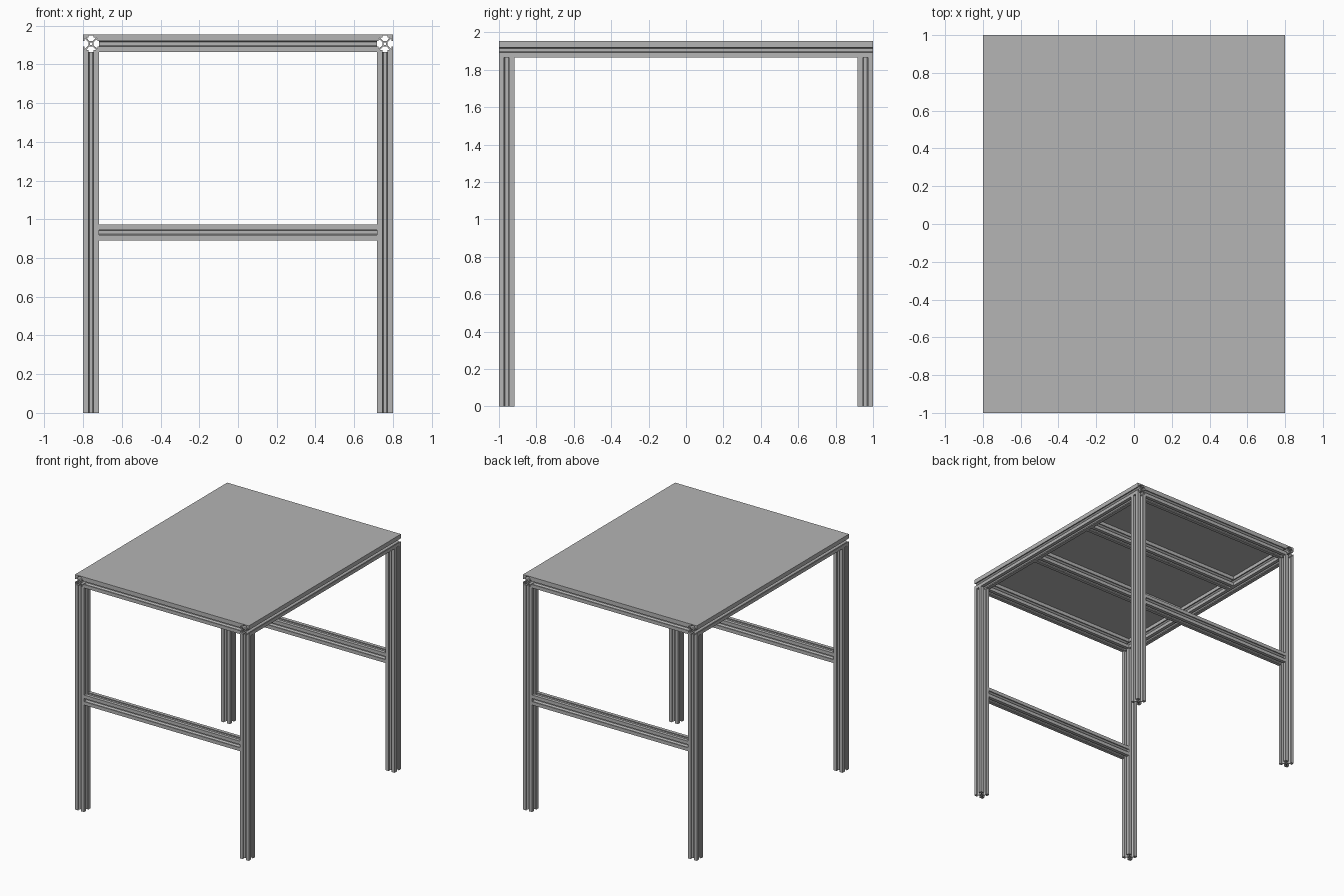
import bpy, bmesh
from math import pi, sin, cos
from mathutils import Matrix, Vector

if "Cube" in bpy.data.objects:
    bpy.data.objects.remove(bpy.data.objects["Cube"], do_unlink=True)

# Overall sizes
HALF_X, HALF_Y = 0.8, 1.0
BEAM = 0.083
LEG_TOP = 1.865
FRAME_TOP = LEG_TOP + BEAM
TABLE_TOP = 1.955
LEG_X, LEG_Y = HALF_X - BEAM / 2, HALF_Y - BEAM / 2
FRAME_Z = LEG_TOP + BEAM / 2
CROSS_LENGTH = 2 * (HALF_X - BEAM)

# One grey for the whole table
grey = bpy.data.materials.new("aluminium grey")
grey.use_nodes = True
colour = (0.46, 0.46, 0.46, 1)
grey.diffuse_color = colour
grey.node_tree.nodes["Principled BSDF"].inputs["Base Color"].default_value = colour


def add_object(name, bm):
    mesh = bpy.data.meshes.new(name)
    bm.to_mesh(mesh)
    bm.free()
    mesh.materials.append(grey)
    obj = bpy.data.objects.new(name, mesh)
    bpy.context.collection.objects.link(obj)
    return obj


def slotted_outline():
    """Square section with one T-slot in each side, in units of its width."""
    mouth, lip, cavity, depth, floor = 0.16, 0.1, 0.32, 0.34, 0.1
    side = [(0.5, -0.5), (0.5, -mouth), (0.5 - lip, -mouth), (0.5 - lip, -cavity),
            (0.5 - depth, -floor), (0.5 - depth, floor),
            (0.5 - lip, cavity), (0.5 - lip, mouth), (0.5, mouth)]
    return [Matrix.Rotation(turn * pi / 2, 2) @ Vector(p) for turn in range(4) for p in side]


def beam(name, axis, length, centre):
    """Extruded slotted beam with a round bore, along the given axis."""
    bm = bmesh.new()
    bore = [Vector((cos(i * pi / 8), sin(i * pi / 8))) * 0.085 for i in range(16)]
    for loop in (slotted_outline(), bore):
        verts = [bm.verts.new((p.x * BEAM, p.y * BEAM, -length / 2)) for p in loop]
        for i, v in enumerate(verts):
            bm.edges.new((verts[i - 1], v))
    bmesh.ops.triangle_fill(bm, use_beauty=True, edges=bm.edges[:], normal=(0, 0, -1))
    grown = bmesh.ops.extrude_face_region(bm, geom=bm.faces[:], use_keep_orig=True)["geom"]
    moved = [g for g in grown if isinstance(g, bmesh.types.BMVert)]
    bmesh.ops.translate(bm, verts=moved, vec=(0, 0, length))
    bmesh.ops.recalc_face_normals(bm, faces=bm.faces[:])
    if axis != "Z":
        turn = Matrix.Rotation(pi / 2, 3, "Y" if axis == "X" else "X")
        bmesh.ops.rotate(bm, verts=bm.verts[:], matrix=turn)
    obj = add_object(name, bm)
    obj.location = centre
    return obj


# Legs and long top rails
for x_name, sx in (("left", 1), ("right", -1)):
    for y_name, sy in (("front", -1), ("back", 1)):
        beam(f"{y_name}_{x_name}_leg", "Z", LEG_TOP, (sx * LEG_X, sy * LEG_Y, LEG_TOP / 2))
    beam(f"{x_name}_top_rail", "Y", 2 * HALF_Y, (sx * LEG_X, 0, FRAME_Z))

# Cross rails: ends, inner supports under the top, and half-height stretchers
for y_name, sy in (("front", -1), ("back", 1)):
    beam(f"{y_name}_top_rail", "X", CROSS_LENGTH, (0, sy * LEG_Y, FRAME_Z))
    beam(f"{y_name}_inner_support", "X", CROSS_LENGTH, (0, sy * LEG_Y / 3, FRAME_Z))
    beam(f"{y_name}_stretcher", "X", CROSS_LENGTH, (0, sy * LEG_Y, LEG_TOP / 2))

# Thin table top
bm = bmesh.new()
bmesh.ops.create_cube(bm, size=1)
bmesh.ops.scale(bm, verts=bm.verts[:], vec=(2 * HALF_X, 2 * HALF_Y, TABLE_TOP - FRAME_TOP))
table_top = add_object("table_top", bm)
table_top.location.z = (TABLE_TOP + FRAME_TOP) / 2
